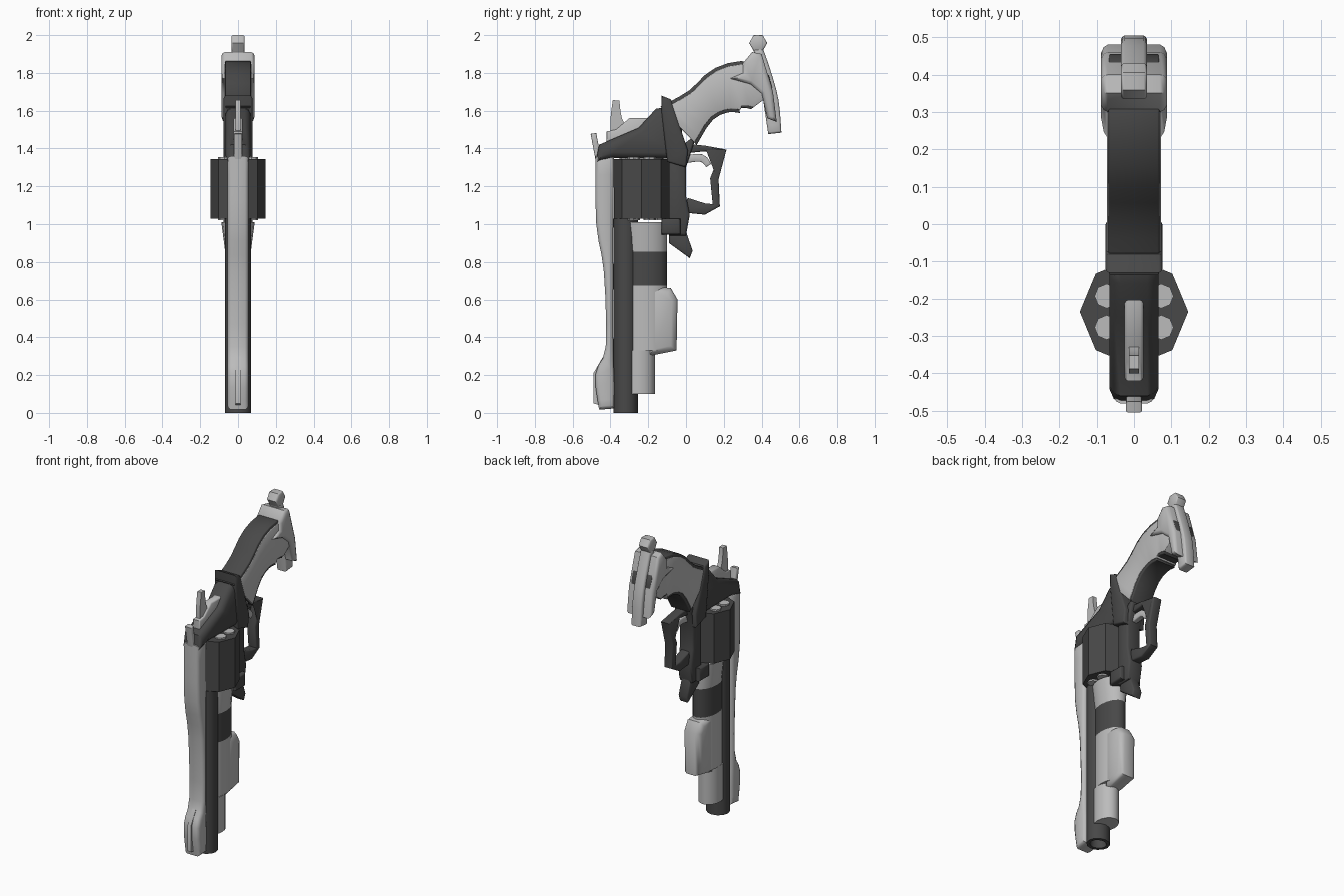
import bpy, bmesh, math
from mathutils import Vector

cube = bpy.data.objects.get("Cube")
if cube:
    bpy.data.objects.remove(cube, do_unlink=True)


def material(name, value):
    mat = bpy.data.materials.new(name)
    mat.use_nodes = True
    colour = (value, value, value, 1)
    mat.diffuse_color = colour
    mat.node_tree.nodes["Principled BSDF"].inputs["Base Color"].default_value = colour
    return mat


DARK = material("dark steel", .065)
LIGHT = material("pale silver", .5)


def finish(name, bm, mat):
    """Turn a bmesh into a smooth-shaded object with one material."""
    bmesh.ops.recalc_face_normals(bm, faces=bm.faces)
    mesh = bpy.data.meshes.new(name)
    bm.to_mesh(mesh)
    bm.free()
    obj = bpy.data.objects.new(name, mesh)
    bpy.context.collection.objects.link(obj)
    mesh.materials.append(mat)
    bpy.ops.object.select_all(action="DESELECT")
    obj.select_set(True)
    bpy.context.view_layer.objects.active = obj
    bpy.ops.object.shade_smooth_by_angle(angle=math.radians(38))


def bridge(bm, first, second):
    """Cap two matching loops and join them; return the caps."""
    caps = [bm.faces.new(first), bm.faces.new(second)]
    for i in range(len(first)):
        bm.faces.new((first[i - 1], first[i], second[i], second[i - 1]))
    bmesh.ops.recalc_face_normals(bm, faces=bm.faces)
    return caps


def plate(name, mat, half, outline, edge=0):
    """Side profile in (y, z) extruded across x, with rounded side rims."""
    bm = bmesh.new()
    left, right = [[bm.verts.new((side * (half - edge), y, z)) for y, z in outline]
                   for side in (1, -1)]
    caps = bridge(bm, left, right)
    if edge:
        for inward, outward in ((.3, .6), (.7, .4)):
            bmesh.ops.inset_individual(bm, faces=caps, thickness=edge * inward,
                                       depth=edge * outward, use_even_offset=True)
    bmesh.ops.triangulate(bm, faces=caps)
    finish(name, bm, mat)


def catmull(a, b, c, d, t):
    return (b * 2 + (c - a) * t + (a * 2 - b * 5 + c * 4 - d) * t ** 2
            + (b * 3 - a - c * 3 + d) * t ** 3) / 2


def ribbon(name, mat, half, stations, edge=0, steps=3, grow=0):
    """Plate that follows a path of (y, z, thickness) stations."""
    keys = [Vector(s) for s in stations]
    keys = [keys[0]] + keys + [keys[-1]]
    path = [catmull(*keys[i:i + 4], k / steps)
            for i in range(len(keys) - 3) for k in range(steps)] + [keys[-1]]
    upper, lower = [], []
    for i, here in enumerate(path):
        along = path[min(i + 1, len(path) - 1)] - path[max(i - 1, 0)]
        normal = Vector((-along.y, along.x)).normalized()
        offset = normal * (here.z + grow) / 2
        upper.append(here.xy + offset)
        lower.append(here.xy - offset)
    plate(name, mat, half, upper + lower[::-1], edge)


def tube(name, mat, sides, centre, radii, bottom, top, bore=0, flare=1):
    """Upright elliptic prism, optionally flared above or bored from below."""
    bm = bmesh.new()
    loops = []
    for z, widen in ((bottom, 1), (top, flare)):
        turns = [math.tau * i / sides for i in range(sides)]
        loops.append([bm.verts.new((centre[0] + radii[0] * widen * math.cos(a),
                                    centre[1] + radii[1] * math.sin(a), z))
                      for a in turns])
    mouth = bridge(bm, *loops)[:1]
    if bore:
        bmesh.ops.inset_individual(bm, faces=mouth, thickness=bore)
        bmesh.ops.inset_individual(bm, faces=mouth, thickness=bore / 9, depth=-bore * 4)
    finish(name, bm, mat)


# Shared levels along the barrel
DRUM_LOW, DRUM_TOP = 1.03, 1.345
BAND_LOW, BAND_TOP = .675, .855
LUG_LOW = .33
DRUM_Y = -.235

# Barrel, top rib and front sight
tube("barrel", DARK, 12, (0, -.32), (.07, .065), 0, DRUM_LOW, bore=.02)
ribbon("top_rib", LIGHT, .055, [
    (-.42, .02, .08), (-.43, .2, .1), (-.405, .35, .04), (-.41, .75, .05),
    (-.43, 1, .09), (-.43, 1.36, .1)], edge=.018)
plate("front_sight", LIGHT, .012, [
    (-.42, .03), (-.49, .05), (-.49, .21), (-.42, .33)])

# Fore-end under the barrel, with its band, flared collar and lug
REAR_CENTRE, REAR_RADII = (0, -.215), (.068, .115)
tube("fore_end_tip", LIGHT, 16, (0, -.25), (.066, .085), .1, LUG_LOW)
tube("fore_end", LIGHT, 16, REAR_CENTRE, REAR_RADII, LUG_LOW, BAND_LOW)
tube("fore_end_band", DARK, 16, REAR_CENTRE, REAR_RADII, BAND_LOW, BAND_TOP)
tube("fore_end_collar", LIGHT, 16, REAR_CENTRE, REAR_RADII, BAND_TOP, 1.01, flare=1.3)
plate("fore_end_lug", LIGHT, .06, [
    (-.2, .3), (-.05, LUG_LOW), (-.045, .6), (-.08, .66), (-.2, BAND_LOW)], edge=.03)

# Drum with a ring of chambers
tube("drum", DARK, 8, (0, DRUM_Y), (.145, .145), DRUM_LOW, DRUM_TOP)
for i in range(6):
    a = math.tau * (i + .5) / 6
    spot = (.084 * math.cos(a), DRUM_Y + .084 * math.sin(a))
    tube(f"chamber_{i + 1}", LIGHT, 8, spot, (.033, .033), DRUM_LOW - .01, DRUM_TOP + .01)

# Frame: rear housing, tang, column, spur and lug
plate("rear_housing", DARK, .066, [
    (-.48, 1.32), (-.46, 1.42), (-.25, 1.51), (-.16, 1.61), (-.1, 1.62),
    (-.02, 1.5), (-.02, DRUM_TOP), (-.38, 1.35)], edge=.03)
plate("tang", DARK, .076, [
    (-.13, 1.68), (-.08, 1.66), (.01, 1.39), (0, 1.3), (-.1, 1.33), (-.13, 1.6)], edge=.01)
plate("frame_column", DARK, .05, [
    (-.09, 1.36), (.06, 1.48), (0, 1.3), (0, 1.15), (.02, 1.05), (0, .94), (-.09, .94)],
    edge=.012)
plate("frame_spur", DARK, .032, [
    (-.09, .9), (.02, .82), (.035, .86), (0, .96), (-.09, .96)], edge=.008)
plate("frame_lug", DARK, .076, [
    (y, z) for y, z in ((-.13, .945), (-.03, .945), (-.03, DRUM_LOW), (-.13, DRUM_LOW))],
    edge=.01)

# Trigger and guard
ribbon("trigger_guard", DARK, .03, [
    (0, 1.4, .05), (.1, 1.4, .03), (.2, 1.39, .03), (.15, 1.24, .045),
    (.16, 1.1, .04), (.1, 1.08, .06), (0, 1.1, .08)], edge=.007, steps=1)
ribbon("trigger", LIGHT, .018, [
    (-.02, 1.34, .04), (.08, 1.35, .04), (.12, 1.31, .03)], edge=.005)

# Hammer and rear sight
plate("hammer", LIGHT, .025, [
    (-.42, 1.41), (-.42, 1.49), (-.37, 1.5), (-.3, 1.56), (-.18, 1.56), (-.18, 1.45)],
    edge=.008)
ribbon("hammer_spur", LIGHT, .014, [
    (-.35, 1.47, .1), (-.37, 1.56, .06), (-.37, 1.655, .035)])
ribbon("rear_sight", LIGHT, .022, [(-.46, 1.32, .03), (-.49, 1.48, .03)], edge=.006)

# Grip: dark straps, with pale side panels on the same path
GRIP = [(-.04, 1.52, .28), (.08, 1.63, .2), (.2, 1.71, .25), (.33, 1.72, .27),
        (.4, 1.65, .14)]
ribbon("grip_straps", DARK, .068, GRIP, edge=.005)
ribbon("grip_panels", LIGHT, .072, GRIP, edge=.003, grow=-.035)

# Pommel: winged cap, rear spine and knob
plate("pommel_cap", LIGHT, .088, [
    (.3, 1.85), (.35, 1.91), (.4, 1.9), (.46, 1.7), (.48, 1.54), (.43, 1.56),
    (.4, 1.69), (.34, 1.74), (.23, 1.77), (.3, 1.8)], edge=.018)
ribbon("pommel_spine", LIGHT, .035, [
    (.38, 1.93, .05), (.42, 1.8, .06), (.45, 1.65, .08), (.47, 1.48, .07)], edge=.01)
KNOB = Vector((.382, 1.958))
corners = [math.tau * i / 6 for i in range(6)]
plate("pommel_knob", LIGHT, .035, [
    KNOB + .048 * Vector((math.cos(a), math.sin(a))) for a in corners], edge=.008)
